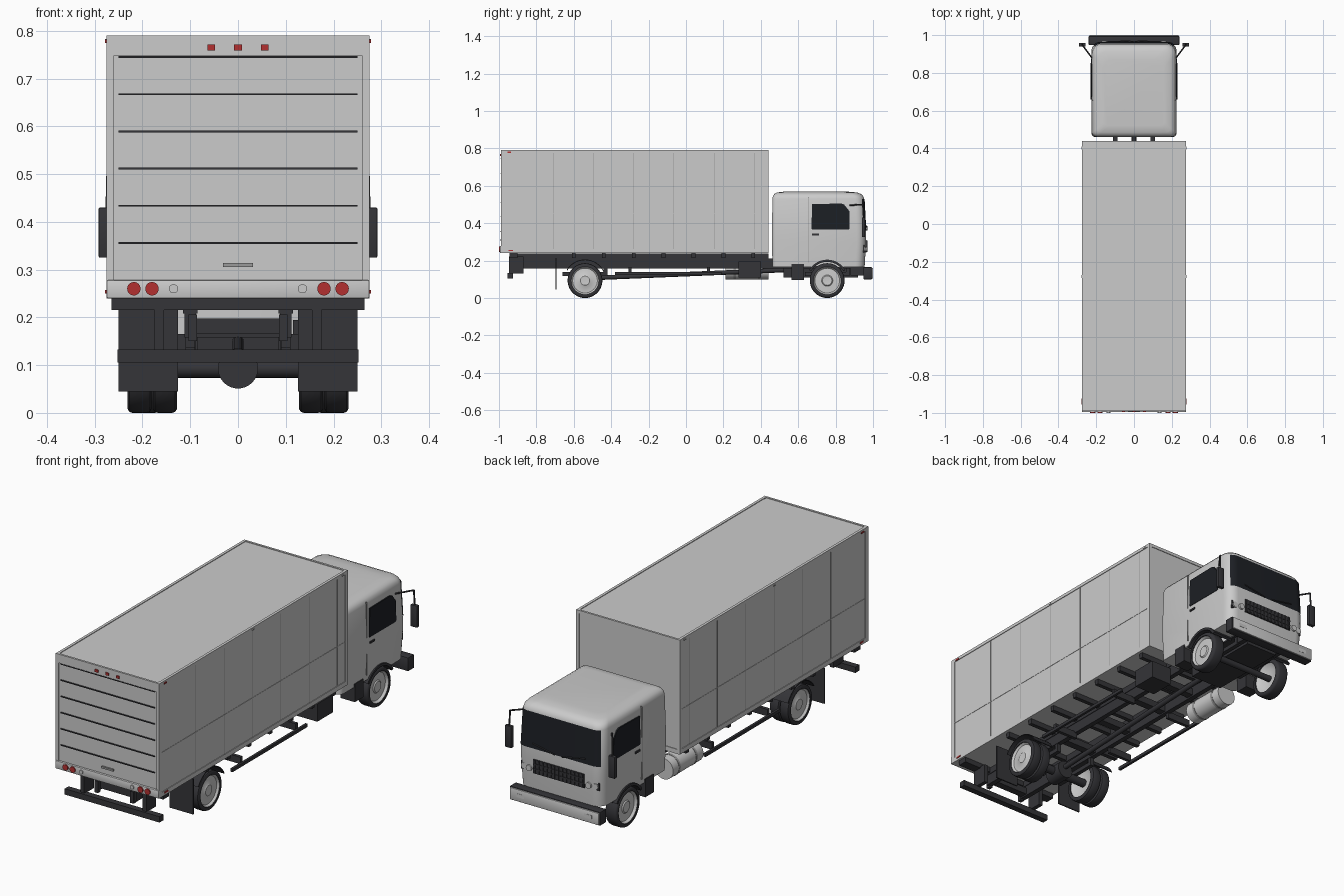
import bpy, bmesh
from math import sin, cos, pi, radians
from mathutils import Matrix, Vector

if "Cube" in bpy.data.objects:
    bpy.data.objects.remove(bpy.data.objects["Cube"])


def mat(name, c):
    m = bpy.data.materials.new(name)
    m.diffuse_color = (*c, 1)
    m.use_nodes = True
    m.node_tree.nodes["Principled BSDF"].inputs["Base Color"].default_value = m.diffuse_color
    return m


DARK = mat("dark", (.035, .035, .04))
GLASS = mat("glass", (.012, .014, .018))
RED = mat("red", (.45, .03, .03))
WHITE = mat("white", (.8, .8, .8))
SEAM = mat("seam", (.33, .33, .33))


def finish(name, bm, m=None):
    bmesh.ops.recalc_face_normals(bm, faces=bm.faces)
    me = bpy.data.meshes.new(name)
    bm.to_mesh(me)
    bm.free()
    ob = bpy.data.objects.new(name, me)
    bpy.context.collection.objects.link(ob)
    if m:
        me.materials.append(m)
    return ob


def box(name, x, y, z, m=None, bevel=0):
    bm = bmesh.new()
    c = Vector((sum(x) / 2, sum(y) / 2, sum(z) / 2))
    s = [abs(a[1] - a[0]) for a in (x, y, z)]
    bmesh.ops.create_cube(bm, size=1, matrix=Matrix.Translation(c) @ Matrix.Diagonal((*s, 1)))
    if bevel:
        bmesh.ops.bevel(bm, geom=bm.edges[:], offset=bevel, segments=2, affect='EDGES', profile=.5)
    return finish(name, bm, m)


def pair(name, x, y, z, m=None, bevel=0):
    for s, n in ((1, "right_"), (-1, "left_")):
        box(n + name, (s * x[0], s * x[1]), y, z, m, bevel)


def rod(name, a, b, r, m=None, seg=32):
    a, b = Vector(a), Vector(b)
    d = b - a
    mx = Matrix.Translation((a + b) / 2) @ d.to_track_quat('Z', 'Y').to_matrix().to_4x4()
    bm = bmesh.new()
    bmesh.ops.create_cone(bm, cap_ends=True, segments=seg, radius1=r, radius2=r, depth=d.length, matrix=mx)
    return finish(name, bm, m)


def skin(bm, rings, closed=True):
    vs = [[bm.verts.new(p) for p in r] for r in rings]
    n = len(vs[0])
    for p, q in zip(vs, vs[1:]):
        for i in range(n if closed else n - 1):
            j = (i + 1) % n
            bm.faces.new((p[i], p[j], q[j], q[i]))
    return vs


def prism(name, pts, x0, x1, m=None):
    bm = bmesh.new()
    vs = skin(bm, [[(x, y, z) for y, z in pts] for x in (x0, x1)])
    bm.faces.new(vs[0])
    bm.faces.new(vs[1])
    return finish(name, bm, m)


def lathe(name, prof, c, m=None, n=40):
    bm = bmesh.new()
    rings = [[(c[0] + x, c[1] + r * cos(2 * pi * i / n), c[2] + r * sin(2 * pi * i / n))
              for r, x in prof] for i in range(n + 1)]
    skin(bm, rings)
    bmesh.ops.remove_doubles(bm, verts=bm.verts, dist=1e-5)
    return finish(name, bm, m)


def arc(cy, cz, ri, ro, a0, a1, n=16):
    t = [radians(a0 + (a1 - a0) * i / n) for i in range(n + 1)]
    return ([(cy + ro * cos(a), cz + ro * sin(a)) for a in t] +
            [(cy + ri * cos(a), cz + ri * sin(a)) for a in reversed(t)])


# Cargo body with corner trim and panel seams
box("cargo_box", (-.272, .272), (-.985, .437), (.24, .787))
for n, z in (("bottom", (.24, .262)), ("top", (.775, .79))):
    pair(n + "_side_rail", (.262, .275), (-.988, .44), z)
    box(n + "_front_rail", (-.272, .272), (.43, .44), z)
for n, y in (("rear", (-.99, -.968)), ("front", (.424, .44))):
    pair(n + "_corner_post", (.26, .275), y, (.24, .79))
box("rear_header", (-.26, .26), (-.99, -.98), (.748, .79))
for i in range(6):
    y = -.71 + i * .215
    pair(f"side_seam_{i}", (.27, .2727), (y - .0015, y + .0015), (.262, .775), SEAM)
pair("side_waist_seam", (.27, .2735), (-.968, .424), (.448, .452))

# Roller door, handle, light panel
for i in range(6):
    z = .745 - i * .0778
    box(f"door_groove_{i}", (-.25, .25), (-.9905, -.98), (z - .002, z + .002), DARK)
box("door_handle", (-.031, .031), (-.993, -.98), (.305, .314), SEAM)
box("rear_light_panel", (-.275, .275), (-.995, -.98), (.24, .278), None, .003)
for s in (1, -1):
    for n, x, r, m in (("outer", .218, .014, RED), ("inner", .18, .014, RED), ("reverse", .135, .0095, WHITE)):
        rod(f"{n}_tail_lamp", (s * x, -.99, .26), (s * x, -1, .26), r, m)
for x in (-.056, 0, .056):
    box("top_marker_lamp", (x - .008, x + .008), (-.995, -.985), (.759, .771), RED)
pair("rear_top_side_marker", (.27, .278), (-.955, -.935), (.775, .782), RED)
pair("rear_low_side_marker", (.27, .278), (-.95, -.925), (.25, .257), RED)
pair("mid_top_side_marker", (.27, .278), (-.285, -.27), (.777, .783), WHITE)
pair("front_side_marker", (.27, .278), (.395, .41), (.777, .783), WHITE)

# Chassis rails, floor beams, crossmembers
pair("chassis_rail", (.088, .112), (-.93, .9), (.158, .21), DARK)
box("rear_floor_beam", (-.265, .265), (-.945, -.9), (.215, .24), DARK)
for i in range(7):
    y = -.6 + i * .16
    box(f"floor_beam_{i}", (-.26, .26), (y - .01, y + .01), (.215, .24), DARK)
pair("floor_runner", (.085, .115), (-.93, .44), (.208, .238), DARK)
for i, y in enumerate((-.9, -.66, -.4, -.15, .1, .3, .5)):
    box(f"crossmember_{i}", (-.1, .1), (y - .018, y + .018), (.165, .198), DARK)
pair("rail_end_bracket", (.086, .104), (-.94, -.92), (.15, .206), DARK)

# Rear underrun bar and mudflaps
pair("underrun_post", (.155, .175), (-.945, -.87), (.13, .222), DARK)
box("underrun_bar", (-.252, .252), (-.955, -.925), (.105, .133), DARK)
pair("mudflap", (.126, .25), (-.698, -.692), (.045, .215), DARK)

# Wheels, axles, fenders
RY, FY, R = -.54, .755, .093


def wheel(name, x, y, w, s):
    lathe(name + "_tyre", [(.074, -w), (.085, -w), (.091, -.85 * w), (R, -.6 * w), (R, .6 * w),
                           (.091, .85 * w), (.085, w), (.074, w)], (x, y, R), DARK)
    lathe(name + "_rim", [(0, s * .62 * w), (.025, s * .7 * w), (.03, s * .55 * w), (.066, s * .5 * w),
                          (.075, s * .9 * w), (.075, -s * .8 * w), (.05, -s * .2 * w), (0, -s * .2 * w)], (x, y, R))


for s in (1, -1):
    wheel("rear_inner_wheel", s * .153, RY, .025, s)
    wheel("rear_outer_wheel", s * .206, RY, .025, s)
    wheel("front_wheel", s * .192, FY, .031, s)
    prism("rear_fender", arc(RY, R, .109, .113, 25, 150), s * .126, s * .235, DARK)
    prism("front_arch_lining", arc(FY, R, .1, .112, 30, 150), s * .12, s * .229, DARK)
rod("rear_axle", (-.2, RY, R), (.2, RY, R), .02, DARK, 16)
rod("front_axle", (-.19, FY, R), (.19, FY, R), .015, DARK, 16)
rod("differential", (0, RY - .045, R), (0, RY + .045, R), .042, DARK)
rod("drive_shaft", (0, RY, .105), (0, .55, .15), .012, DARK, 16)
for n, y in (("rear", RY), ("front", FY)):
    pair(n + "_leaf_spring", (.09, .11), (y - .12, y + .12), (.118, .138), DARK)
    pair(n + "_spring_hanger", (.09, .11), (y + .1, y + .12), (.12, .17), DARK)

# Side equipment
pair("side_guard", (.225, .237), (-.38, .19), (.123, .138), DARK)
for y in (-.3, .12):
    pair("side_guard_arm", (.1, .228), (y - .008, y + .008), (.132, .165), DARK)
rod("fuel_tank", (-.19, .21, .15), (-.19, .44, .15), .05)
for y in (.26, .39):
    rod("tank_strap", (-.19, y - .006, .15), (-.19, y + .006, .15), .0515, SEAM)
box("battery_box", (.115, .225), (.28, .4), (.11, .195), DARK)
pair("cab_step", (.15, .225), (.565, .63), (.095, .182), DARK)
box("engine", (-.085, .085), (.52, .92), (.11, .2), DARK)
box("cab_floor", (-.12, .12), (.47, .93), (.158, .17), DARK)


# Cab: stacked rounded outlines, rows are (z, half width, back, front)
def front_arc(w, f, r, a0, z):
    a = [radians(a0 + (90 - a0) * i / 6) for i in range(7)]
    right = [(w - r + r * cos(t), f - r + r * sin(t), z) for t in a]
    return right + [(-x, y, q) for x, y, q in reversed(right)]


def outline(z, w, b, f):
    rb = .022
    back = [(w - rb + rb * cos(t), b + rb + rb * sin(t), z) for t in (0, -pi / 6, -pi / 3, -pi / 2)]
    return front_arc(w, f, .05, 0, z) + [(-x, y, q) for x, y, q in back] + back[::-1]


rows = [(.165, .221, .462, .955), (.3, .226, .46, .963), (.36, .226, .46, .962), (.53, .221, .462, .953),
        (.545, .217, .465, .947), (.556, .208, .472, .936), (.564, .192, .485, .915), (.568, .16, .52, .87)]
bm = bmesh.new()
vs = skin(bm, [outline(*r) for r in rows])
bm.faces.new(vs[0])
bm.faces.new(vs[-1])
cab = finish("cab", bm)
for s in (1, -1):
    cut = rod("arch_cutter", (s * .12, FY, R), (s * .3, FY, R), .112, None, 48)
    cut.hide_render = True
    mod = cab.modifiers.new("arch", 'BOOLEAN')
    mod.operation, mod.object = 'DIFFERENCE', cut
    bpy.context.view_layer.objects.active = cab
    bpy.ops.object.modifier_apply(modifier=mod.name)
    bpy.data.objects.remove(cut)

# Windscreen wraps the front corners
bm = bmesh.new()
skin(bm, [front_arc(w + .002, f + .002, .05, 45, z) for z, w, b, f in (rows[2], rows[3])], False)
finish("windscreen", bm, GLASS)

# Doors: windows, seams, handles, mirrors
win = [(.67, .37), (.675, .502), (.83, .505), (.845, .5), (.873, .465), (.875, .37), (.87, .365), (.675, .365)]
for s in (1, -1):
    prism("side_window", win, s * .2, s * .228, GLASS)
    rod("mirror_arm", (s * .215, .87, .495), (s * .272, .945, .5), .004, DARK, 8)
    rod("mirror_stay", (s * .272, .945, .502), (s * .274, .95, .42), .004, DARK, 8)
    box("mirror", (s * .257, s * .292), (.94, .958), (.325, .43), DARK, .003)
    for i, x in enumerate((.158, .19)):
        rod("headlamp", (s * x, .93, .262), (s * x, .969 - i * .008, .262), .0145, WHITE)
    box("headlamp_surround", (s * .14, s * .207), (.93, .955), (.243, .282), DARK)
pair("door_seam", (.215, .2262), (.654, .657), (.19, .54), SEAM)
pair("door_handle", (.22, .231), (.675, .71), (.335, .344), DARK)

# Grille, wiper cowl, bumper
box("grille", (-.135, .135), (.94, .966), (.243, .31), DARK)
for i in range(13):
    x = -.126 + i * .021
    box(f"grille_bar_{i}", (x - .003, x + .003), (.96, .97), (.246, .307), DARK)
for z in (.265, .288):
    box("grille_slat", (-.133, .133), (.96, .969), (z - .003, z + .003), DARK)
for s in (1, -1):
    rod("wiper", (s * .02, .968, .362), (s * .14, .966, .385), .003, DARK, 8)
box("front_bumper", (-.24, .24), (.948, .994), (.1, .165), DARK, .003)
box("bumper_face", (-.236, .236), (.99, 1.0), (.104, .161), None, .002)
pair("bumper_lamp", (.16, .2), (.99, 1.001), (.125, .142), WHITE)
pair("bumper_bracket", (.088, .112), (.88, .95), (.12, .18), DARK)

# Smooth curved parts, keep sharp edges
bpy.ops.object.select_all(action='SELECT')
bpy.context.view_layer.objects.active = cab
bpy.ops.object.shade_smooth_by_angle(angle=radians(38))
